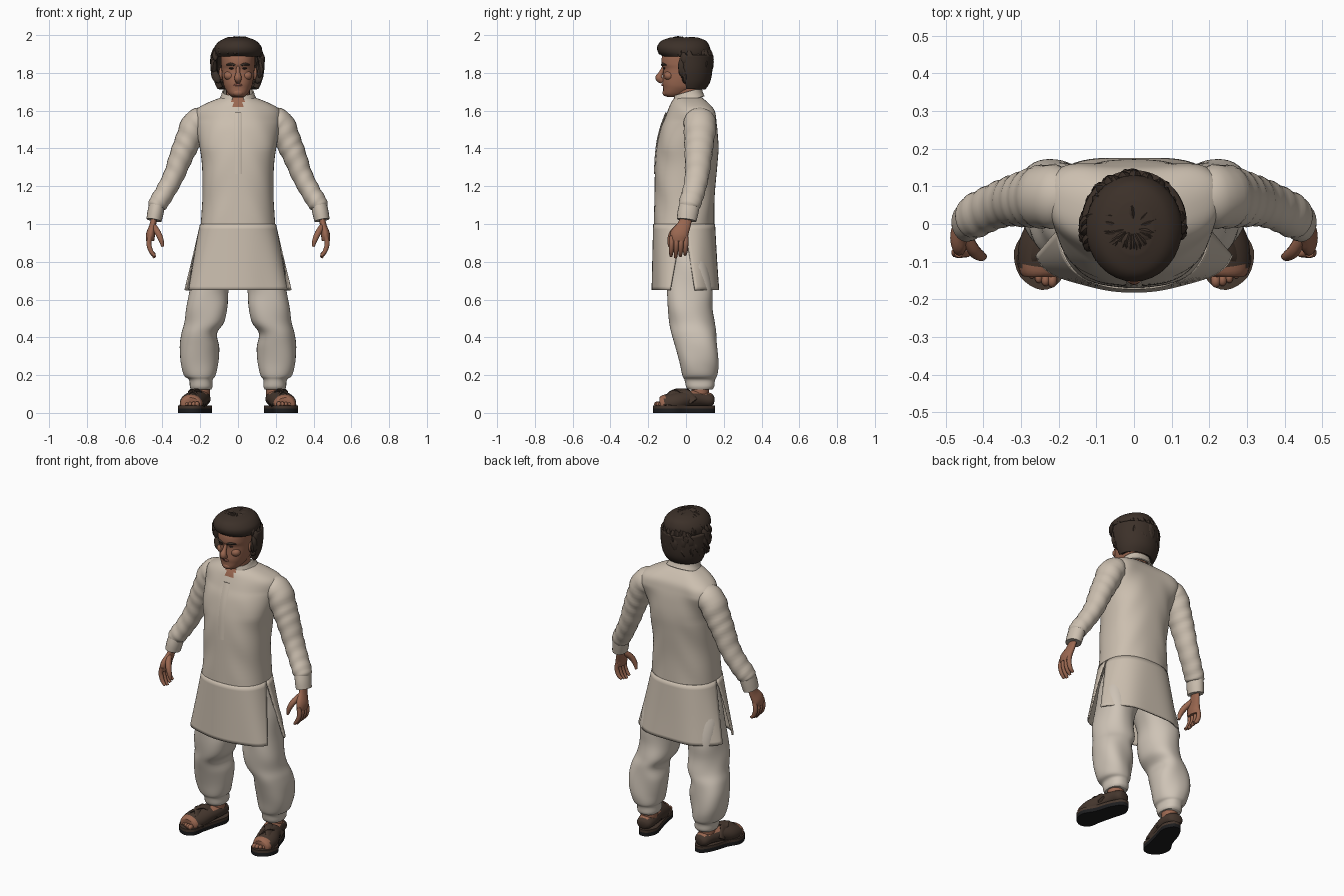
import bpy, bmesh, math, random
from math import sin, cos, pi
from mathutils import Vector

random.seed(7)
if "Cube" in bpy.data.objects:
    bpy.data.objects.remove(bpy.data.objects["Cube"])


def material(name, *rgb):
    m = bpy.data.materials.new(name)
    m.use_nodes = True
    m.diffuse_color = (*rgb, 1)
    bsdf = m.node_tree.nodes["Principled BSDF"]
    bsdf.inputs["Base Color"].default_value = (*rgb, 1)
    bsdf.inputs["Roughness"].default_value = 0.8
    return m


CLOTH = material("cream cloth", 0.60, 0.52, 0.43)
TROUSER = material("pale trouser cloth", 0.62, 0.55, 0.47)
SKIN = material("warm skin", 0.32, 0.135, 0.08)
LIPS = material("lip", 0.23, 0.085, 0.06)
HAIR = material("dark brown hair", 0.045, 0.03, 0.022)
LEATHER = material("brown leather", 0.06, 0.038, 0.027)
SOLE = material("black sole", 0.012, 0.012, 0.013)
EYE = material("dark eye", 0.03, 0.018, 0.014)
made = []


def spline(rows, k):
    """Resample rows of numbers with a Catmull-Rom curve."""
    out = []
    for i in range(len(rows) - 1):
        a, b, c, d = rows[max(i - 1, 0)], rows[i], rows[i + 1], rows[min(i + 2, len(rows) - 1)]
        for j in range(k):
            t = j / k
            out.append([q + 0.5 * t * (r - p + t * (2*p - 5*q + 4*r - s + t * (3*(q - r) + s - p)))
                        for p, q, r, s in zip(a, b, c, d)])
    return out + [list(rows[-1])]


def add_grid(bm, rings, wrap=True, cap=True):
    vs = [[bm.verts.new(p) for p in ring] for ring in rings]
    n = len(vs[0])
    for lo, hi in zip(vs, vs[1:]):
        for j in range(n if wrap else n - 1):
            k = (j + 1) % n
            bm.faces.new((lo[j], lo[k], hi[k], hi[j]))
    if wrap and cap:
        bm.faces.new(vs[0][::-1])
        bm.faces.new(vs[-1])


def finish(name, bm, *mats, rule=None, thick=0):
    bmesh.ops.recalc_face_normals(bm, faces=bm.faces)
    if rule:
        for f in bm.faces:
            f.material_index = int(rule(f.calc_center_median()))
    mesh = bpy.data.meshes.new(name)
    bm.to_mesh(mesh)
    bm.free()
    for m in mats:
        mesh.materials.append(m)
    ob = bpy.data.objects.new(name, mesh)
    bpy.context.collection.objects.link(ob)
    if thick:
        mod = ob.modifiers.new("thickness", "SOLIDIFY")
        mod.thickness, mod.offset = thick, 0
    made.append(ob)
    return ob


def loft(name, rows, *mats, side=1, power=2.3, n=48, arc=(0, 2*pi), trim=None, shape=None, k=5, **kw):
    """Stack horizontal rings; each row is z, centre x, front y, back y, half width."""
    wrap = arc[1] - arc[0] > 6.2
    rings = []
    for z, cx, yf, yb, rx in spline(rows, k):
        cut = trim(z) if trim else 0
        a0, a1 = arc[0] + cut, arc[1] - cut
        ring = []
        for j in range(n if wrap else n + 1):
            a = a0 + (a1 - a0) * j / n
            c, s = (math.copysign(abs(v) ** (2 / power), v) for v in (cos(a), sin(a)))
            p = Vector((rx * c, (yf + yb) / 2 + (yb - yf) / 2 * s, z))
            if shape:
                p = shape(p, a)
            ring.append((side * (p.x + cx), p.y, p.z))
        rings.append(ring)
    bm = bmesh.new()
    add_grid(bm, rings, wrap)
    return finish(name, bm, *mats, **kw)


def add_tube(bm, pts, side=1, ref=(0, 1, 0), flat=1, n=12, k=4, ripple=0):
    """Sweep an ellipse along x, y, z, radius points; flat scales it across ref."""
    pts = spline(pts, k)
    rings = []
    for i, (x, y, z, r) in enumerate(pts):
        t = Vector(pts[min(i + 1, len(pts) - 1)][:3]) - Vector(pts[max(i - 1, 0)][:3])
        t.normalize()
        u = Vector(ref)
        u = (u - t * u.dot(t)).normalized()
        v = t.cross(u)
        ring = []
        for j in range(n):
            a = 2 * pi * j / n
            rr = r * (1 + ripple * sin(i * 1.5 + 2 * sin(a)))
            p = Vector((x, y, z)) + u * rr * cos(a) + v * rr * flat * sin(a)
            ring.append((side * p.x, p.y, p.z))
        rings.append(ring)
    add_grid(bm, rings)


def tube(name, pts, *mats, rule=None, **kw):
    bm = bmesh.new()
    add_tube(bm, pts, **kw)
    return finish(name, bm, *mats, rule=rule)


def ball(name, loc, size, mat):
    bm = bmesh.new()
    bmesh.ops.create_uvsphere(bm, u_segments=16, v_segments=10, radius=1)
    for v in bm.verts:
        v.co = Vector(loc) + Vector(a * b for a, b in zip(v.co, size))
    return finish(name, bm, mat)


# Long shirt: body, then front and back skirt panels with side slits
def shoulders(p, a):
    p.y += 0.05 * min(max((p.z - 1.4) / 0.15, 0), 1) * (p.x / 0.23) ** 2
    p.y += 0.004 * sin(p.z * 26 + abs(p.x) * 30) * (1 - abs(sin(a)) ** 8)
    return p


def flare(p, a):
    w = 1 + 0.018 * sin(7 * a) * (1 - p.z) / 0.35
    return Vector((p.x * w, p.y * w, p.z))


loft("shirt_body", [(1.0, 0, -.17, .15, .197), (1.15, 0, -.167, .152, .188), (1.3, 0, -.164, .165, .19),
                    (1.4, 0, -.156, .172, .202), (1.5, 0, -.135, .166, .222), (1.56, 0, -.112, .157, .235),
                    (1.605, 0, -.095, .145, .222), (1.64, 0, -.08, .118, .165), (1.67, 0, -.06, .085, .09)],
     CLOTH, SKIN, n=64, power=2.4, shape=shoulders,
     rule=lambda c: c.y < 0 and c.z > 1.6 and abs(c.x) < (c.z - 1.595) * 0.55)
skirt = [(0.65, 0, -.175, .175, .28), (0.8, 0, -.173, .163, .243), (1.0, 0, -.17, .15, .197)]
for label, start, amount in (("front", pi, 0.42), ("back", 0, 0.2)):
    loft("shirt_%s_panel" % label, skirt, CLOTH, n=32, power=2.4, arc=(start, start + pi), shape=flare,
         trim=lambda z: amount * (1 - z) / 0.35, thick=0.008)


def tilt(p, a):
    p.z += 0.3 * (p.y - 0.01)
    return p


loft("collar", [(1.65, 0, -.07, .095, .1), (1.675, 0, -.065, .085, .087), (1.7, 0, -.06, .08, .08)],
     CLOTH, arc=(-pi / 2 + 0.3, 1.5 * pi - 0.3), shape=tilt, thick=0.008)
tube("placket", [(0, -.166, 1.265, .021), (0, -.157, 1.4, .021), (0, -.137, 1.5, .021), (0, -.105, 1.59, .021)],
     CLOTH, ref=(1, 0, 0), flat=0.22, n=8)

# Head and neck
loft("neck", [(1.56, 0, -.05, .07, .06), (1.65, 0, -.058, .07, .062), (1.76, 0, -.06, .07, .064)], SKIN, n=24)
loft("head", [(1.672, 0, -.098, -.03, .03), (1.688, 0, -.118, .01, .05), (1.72, 0, -.121, .06, .07),
              (1.745, 0, -.124, .08, .078), (1.78, 0, -.122, .1, .084), (1.82, 0, -.12, .11, .087),
              (1.85, 0, -.13, .115, .089), (1.9, 0, -.122, .11, .087), (1.95, 0, -.08, .08, .06)], SKIN)
tube("nose", [(0, -.116, 1.835, .009), (0, -.132, 1.8, .012), (0, -.143, 1.773, .02), (0, -.122, 1.755, .014)],
     SKIN, ref=(1, 0, 0))
tube("mouth", [(-.03, -.113, 1.733, .003), (0, -.124, 1.737, .007), (.03, -.113, 1.733, .003)], LIPS)
ball("chin", (0, -.106, 1.695), (.03, .018, .019), SKIN)
for s, label in ((1, "left"), (-1, "right")):
    ball(label + "_eye", (s * .034, -.115, 1.824), (.014, .006, .005), EYE)
    ball(label + "_ear", (s * .09, .0, 1.795), (.012, .022, .034), SKIN)
    ball(label + "_cheek", (s * .045, -.09, 1.785), (.03, .027, .025), SKIN)
    tube(label + "_eyebrow", [(.014, -.127, 1.84, .005), (.038, -.123, 1.847, .007), (.062, -.106, 1.842, .003)],
         HAIR, side=s, n=8)

# Hair: cap, back shell and layered locks
loft("hair_cap", [(1.888, 0, -.125, .125, .122), (1.91, 0, -.148, .13, .128), (1.94, 0, -.152, .125, .123),
                  (1.97, 0, -.13, .105, .095), (1.988, 0, -.08, .06, .05)], HAIR, n=32, power=2)
loft("hair_back", [(1.72, 0, -.06, .09, .095), (1.76, 0, -.09, .115, .112), (1.82, 0, -.11, .125, .124),
                   (1.895, 0, -.125, .128, .124)], HAIR, n=32, power=2, arc=(-0.15, pi + 0.15), thick=0.03)


def on_hair(a, e):
    f = cos(e) if e > 0 else cos(e * 0.7)
    return (-.003 + .128 * f * cos(a), -.01 + .139 * f * sin(a), 1.86 + (.118 if e > 0 else .14) * sin(e))


bm = bmesh.new()
for i in range(130):
    a = i * 2.4
    low = 0.33 if sin(a) < -0.2 else -1.05
    end = low + (1.25 - low) * random.random() ** 1.3 * 0.8
    begin = min(end + random.uniform(0.6, 0.9), 1.5)
    drift = random.uniform(-0.1, 0.4)
    add_tube(bm, [(*on_hair(a + drift * t, begin + (end - begin) * t), r)
                  for t, r in ((0, .008), (0.35, .02), (0.75, .019), (1, .005))], n=7, k=3, ref=(0.1, 0.2, 1), flat=0.85)
finish("hair_locks", bm, HAIR)


# Trousers, sleeves, hands and sandals on each side
def drape(p, a):
    w = 1 + 0.035 * sin(3 * a + p.z * 17) * min(1, max(0, (p.z - 0.16) * 12))
    return Vector((p.x * w, p.y * w, p.z))


outline = [(.165, .15), (.21, .15), (.25, .09), (.28, 0), (.318, -.07), (.302, -.14), (.245, -.175),
           (.195, -.15), (.18, -.08), (.16, 0), (.138, .09), (.165, .15)]
for s, label in ((1, "left"), (-1, "right")):
    loft(label + "_trouser_leg",
         [(.125, .195, .01, .14, .054), (.14, .195, 0, .15, .06), (.175, .197, -.008, .153, .062),
          (.2, .203, -.02, .163, .084), (.27, .207, -.035, .17, .1), (.35, .205, -.055, .17, .104),
          (.42, .203, -.075, .163, .094), (.48, .175, -.09, .15, .105), (.56, .165, -.1, .135, .108),
          (.66, .155, -.1, .14, .104), (.8, .12, -.1, .13, .12), (.95, .09, -.1, .11, .095)],
         TROUSER, side=s, shape=drape)
    tube(label + "_sleeve",
         [(.16, .065, 1.56, .07), (.222, .073, 1.532, .085), (.265, .07, 1.44, .079), (.3, .065, 1.36, .072),
          (.338, .058, 1.26, .064), (.385, .04, 1.17, .06), (.425, .02, 1.105, .058), (.433, .016, 1.085, .045)],
         CLOTH, side=s, flat=0.87, n=24, k=6, ripple=0.03)
    tube(label + "_cuff", [(.428, .02, 1.105, .054), (.437, .01, 1.06, .055), (.445, .004, 1.02, .052)],
         CLOTH, side=s, flat=0.78, n=20)
    tube(label + "_palm", [(.444, .005, 1.04, .03), (.452, -.012, .99, .036), (.463, -.035, .945, .048),
                           (.465, -.038, .91, .042)], SKIN, side=s, flat=0.5, n=16)
    bm = bmesh.new()
    for i in range(4):
        y, tip = -.076 + .025 * i, .822 + .008 * abs(i - 1)
        add_tube(bm, [(.465, y, .935, .013), (.472, y, .895, .0135), (.46, y - .002, .855, .012),
                      (.44, y - .004, tip, .008)], side=s, n=10)
    add_tube(bm, [(.448, -.03, .99, .016), (.425, -.07, .955, .017), (.407, -.085, .915, .014),
                  (.398, -.086, .88, .008)], side=s, n=10)
    finish(label + "_fingers", bm, SKIN)

    # Sandal sole, foot, straps and toes
    ring = [(s * x, y) for x, y in spline(outline, 4)[:-1]]
    for part, z0, z1, mat in (("sole", 0, .022, SOLE), ("midsole", .022, .038, LEATHER)):
        bm = bmesh.new()
        add_grid(bm, [[(x, y, z) for x, y in ring] for z in (z0, z1)])
        finish("%s_%s" % (label, part), bm, mat)
    tube(label + "_foot",
         [(.193, .147, .065, .025), (.195, .13, .067, .045), (.2, .07, .075, .055), (.22, 0, .07, .06),
          (.24, -.06, .056, .066), (.249, -.12, .047, .058), (.25, -.138, .045, .045)],
         LEATHER, SKIN, side=s, ref=(1, 0, 0), flat=0.8, n=20,
         rule=lambda c: c.y < -0.112 or (c.z > 0.1 and c.y > 0.01))
    tube(label + "_ankle", [(.197, .075, .07, .047), (.195, .075, .15, .047)], SKIN, side=s)
    bm = bmesh.new()
    add_tube(bm, [(.303, -.1, .035, .026), (.262, -.07, .098, .026), (.212, -.01, .12, .024), (.163, .03, .06, .024)],
             side=s, flat=0.35)
    add_tube(bm, [(.185, -.1, .035, .026), (.222, -.07, .1, .026), (.25, -.01, .112, .024), (.272, .04, .06, .024)],
             side=s, flat=0.35)
    finish(label + "_straps", bm, LEATHER)
    for i in range(5):
        r = 0.019 - 0.002 * i
        ball("%s_toe_%d" % (label, i + 1), (s * (.217 + .018 * i), -.15 + .002 * i * i, .046), (r * .7, r, r * .8), SKIN)

# Smooth shading with sharp edges kept
bpy.ops.object.select_all(action="DESELECT")
for ob in made:
    ob.select_set(True)
bpy.context.view_layer.objects.active = made[0]
bpy.ops.object.shade_smooth_by_angle(angle=math.radians(50))
